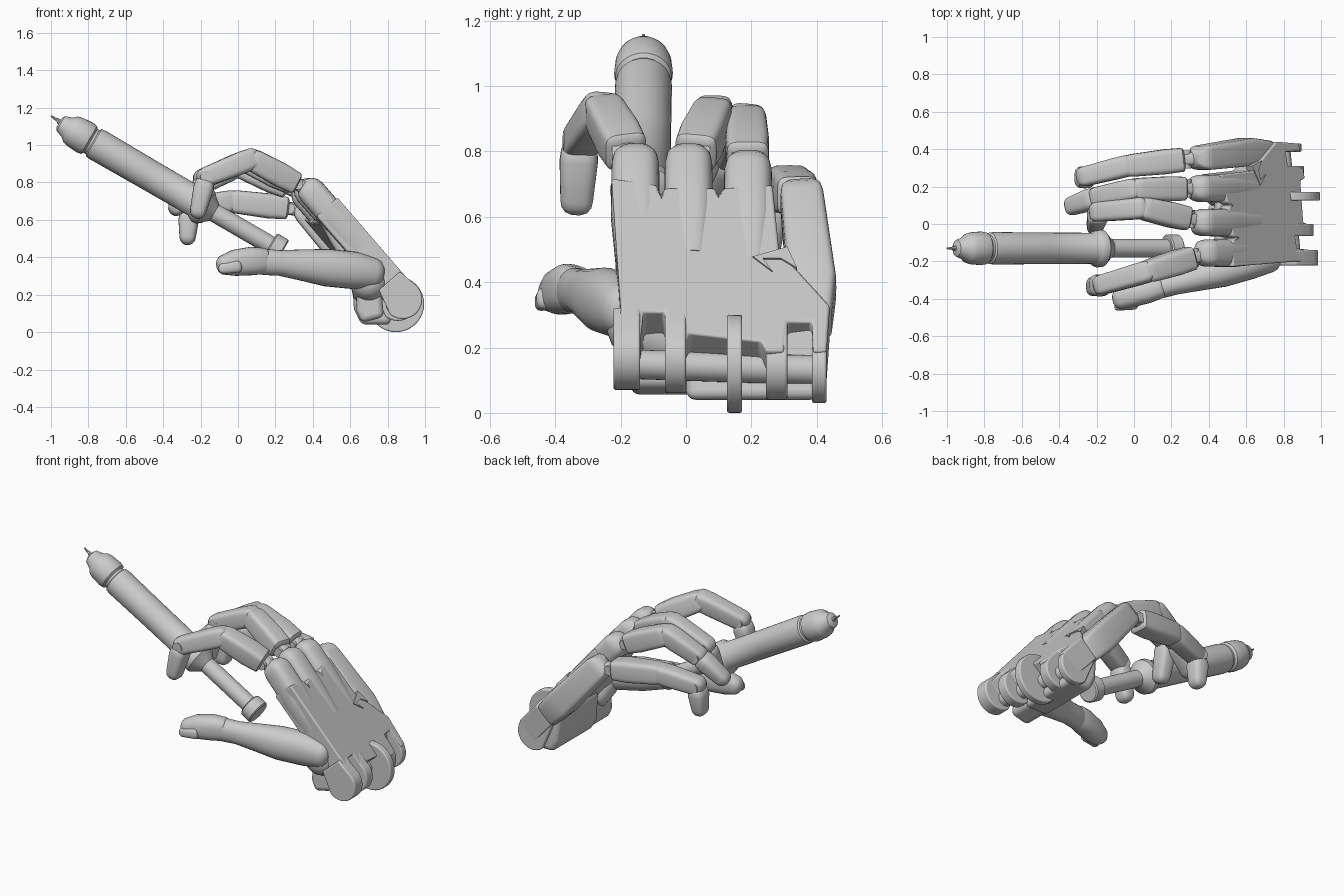
import bpy, bmesh, math
from mathutils import Vector as V

if "Cube" in bpy.data.objects:
    bpy.data.objects.remove(bpy.data.objects["Cube"])


def finish(name, bm, bevel=0.0, angle=35):
    bmesh.ops.recalc_face_normals(bm, faces=bm.faces)
    me = bpy.data.meshes.new(name)
    bm.to_mesh(me)
    bm.free()
    ob = bpy.data.objects.new(name, me)
    bpy.context.collection.objects.link(ob)
    if bevel:
        m = ob.modifiers.new("bevel", 'BEVEL')
        m.width, m.segments, m.limit_method = bevel, 4, 'ANGLE'
    bpy.ops.object.select_all(action='DESELECT')
    ob.select_set(True)
    bpy.context.view_layer.objects.active = ob
    bpy.ops.object.shade_smooth_by_angle(angle=math.radians(angle))
    return ob


def tube(name, pts, radii, power=2.0, caps=(0.0, 0.0), n=28, side=(0, 1, 0)):
    """Loft of superellipse rings along a path; caps give rounded end depths."""
    pts = [V(p) for p in pts]
    radii = [r if isinstance(r, tuple) else (r, r) for r in radii]
    tan = []
    for i in range(len(pts)):
        tan.append((pts[min(i + 1, len(pts) - 1)] - pts[max(i - 1, 0)]).normalized())
    st = [(p, t, w, h) for p, t, (w, h) in zip(pts, tan, radii)]
    angs = [math.radians(a) for a in (25, 50, 75)]
    for end, cap in zip((0, -1), caps):
        if cap:
            p, t, w, h = st[end]
            for a in angs:
                sgn = -1 if end == 0 else 1
                s = (p + t * sgn * cap * math.sin(a), t, w * math.cos(a) ** .8, h * math.cos(a))
                st.insert(0, s) if end == 0 else st.append(s)
    bm = bmesh.new()
    rings = []
    for p, t, w, h in st:
        up = t.cross(V(side)).normalized()
        sd = up.cross(t).normalized()
        ring = []
        for k in range(n):
            c, s = math.cos(2 * math.pi * k / n), math.sin(2 * math.pi * k / n)
            e = 2 / power
            ring.append(bm.verts.new(p + sd * w * math.copysign(abs(c) ** e, c)
                                     + up * h * math.copysign(abs(s) ** e, s)))
        rings.append(ring)
    for a, b in zip(rings, rings[1:]):
        for k in range(n):
            bm.faces.new((a[k], a[(k + 1) % n], b[(k + 1) % n], b[k]))
    bm.faces.new(rings[0])
    bm.faces.new(rings[-1])
    return finish(name, bm)


def prism(name, base, offset, bevel=0.0):
    bm = bmesh.new()
    f = bm.faces.new([bm.verts.new(p) for p in base])
    r = bmesh.ops.extrude_face_region(bm, geom=[f])
    bmesh.ops.translate(bm, vec=offset, verts=[v for v in r['geom'] if isinstance(v, bmesh.types.BMVert)])
    return finish(name, bm, bevel)


def back(y, z, drop=0.0):
    """Point on the sloping, slightly side-tilted back of the hand."""
    return V((0.97 - 0.876 * (z - 0.215) - 0.17 * (y + .2) - 0.75 * drop, y, z - 0.66 * drop))


# Back of the hand, notched at the wrist
outline = [(-.228, .72), (-.20, .32), (-.22, .22), (-.14, .22), (-.13, .31), (-.065, .31), (-.065, .22),
           (0, .22), (.01, .245), (.23, .22), (.245, .19), (.30, .19), (.31, .28), (.385, .28),
           (.39, .19), (.43, .19), (.44, .33), (.285, .50), (.265, .70), (.115, .69), (.10, .67), (.088, .69),
           (-.065, .69), (-.075, .67), (-.09, .70)]
prism("hand_back", [back(y, z) for y, z in outline], V((-.75, 0, -.66)) * .15, .012)
prism("hand_back_step", [back(y, z, -.006) for y, z in [(.205, .475), (.31, .505), (.34, .44), (.29, .47), (.235, .47), (.265, .43)]],
      V((-.75, 0, -.66)) * .05)

# Palm body under the plate
prof = [(.78, .08), (.66, .05), (.63, .12), (.64, .26), (.50, .47), (.42, .62), (.46, .66), (.76, .30)]
prism("palm", [V((x, -.17, z)) for x, z in prof], V((0, .42, 0)), .03)
prof2 = [(.82, .04), (.66, .04), (.62, .12), (.61, .28), (.68, .36), (.78, .28)]
prism("palm_heel", [V((x, .0, z)) for x, z in prof2], V((0, .41, 0)), .03)

# Little finger side plate
tube("outer_palm_plate", [(.69, .385, .28), (.60, .385, .38), (.37, .355, .645)],
     [(.062, .075), (.075, .085), (.066, .074)], 6, (.02, .07))


# Wrist lugs and central wrist disc
def lug(name, y0, y1, cx, cz, r, tail):
    if tail:
        loop = [V((cx + r * math.cos(a), y0, cz + r * math.sin(a)))
                for a in [math.radians(-130 + 170 * k / 14) for k in range(15)]]
        loop += [back(y0, .33, .01), back(y0, .33, .16)]
    else:
        loop = [V((cx + r * math.cos(k * math.pi / 20), y0, cz + r * math.sin(k * math.pi / 20))) for k in range(40)]
    prism(name, loop, V((0, y1 - y0, 0)), .008)


for i, (y0, y1, cx, cz) in enumerate([(-.222, -.14, .88, .175), (-.065, .0, .855, .165),
                                      (.245, .31, .805, .145), (.385, .43, .79, .135)]):
    lug(f"wrist_lug_{i}", y0, y1, cx, cz, .105, True)
lug("wrist_disc", .125, .172, .845, .15, .15, False)
tube("wrist_axle", [(.85, -.2, .15), (.79, .41, .13)], [.045, .045], side=(0, 0, 1))

# Fingers: knuckle, then two bend points and the tip
fingers = {
    "index": ((.395, -.155, .75), (.07, -.255, .925), (-.17, -.325, .83), (-.215, -.335, .64)),
    "middle": ((.375, .008, .75), (.04, .085, .915), (-.19, .065, .82), (-.21, -.01, .62)),
    "ring": ((.36, .19, .73), (.0, .185, .89), (-.19, .145, .79), (-.335, .095, .66)),
    "little": ((.365, .355, .65), (-.04, .31, .70), (-.26, .255, .66), (-.27, .24, .50)),
}
for nm, pts in fingers.items():
    k, p1, p2, tip = [V(p) for p in pts]
    # rounded knuckle housing
    if nm != "little":
        tube(nm + "_knuckle", [k + V((.26, 0, -.297)), k + V((.13, 0, -.1485)), k],
             [(.06, .07), (.075, .074), (.073, .075)], 3.0, (.0, .075))
    d = (p1 - k).normalized()
    tube(nm + "_hinge", [k, k + d * .14], [(.035, .035)] * 2, 3)
    tube(nm + "_hinge_pin", [k + d * .09 - V((0, .048, 0)), k + d * .09 + V((0, .048, 0))],
         [.03, .03], side=(0, 0, 1))
    # first segment
    tube(nm + "_lower_segment", [k + d * .11, k + d * .2, p1 - d * .03],
         [(.064, .06), (.067, .067), (.061, .062)], 4.5, (.015, .07))
    # second segment
    d = (p2 - p1).normalized()
    tube(nm + "_middle_segment", [p1, p1 + d * .06, p2],
         [(.058, .058), (.058, .06), (.053, .053)], 4, (.05, .05))
    # tip
    d = (tip - p2).normalized()
    tube(nm + "_joint_pin", [p2 - V((0, .052, 0)), p2 + V((0, .052, 0))], [.032, .032], side=(0, 0, 1))
    tube(nm + "_tip", [p2 + d * .03, p2 + d * .06, tip - d * .01],
         [(.056, .05), (.059, .055), (.05, .044)], 3, (.02, .045))

# Thumb
tube("thumb_root", [(.70, -.06, .22), (.70, -.15, .27)], [.09, .1], 2, (.06, .09), side=(1, 0, 0))
tube("thumb_base", [(.72, -.175, .315), (.62, -.205, .33), (.47, -.25, .345), (.33, -.29, .36), (.22, -.32, .37), (.14, -.34, .375)],
     [(.085, .085), (.09, .10), (.088, .10), (.07, .082), (.058, .068), (.058, .07)], 2.2, (.06, .05))
tube("thumb_tip", [(.14, -.34, .38), (.07, -.36, .38), (-.02, -.385, .37), (-.07, -.40, .36)],
     [(.058, .07), (.064, .076), (.062, .07), (.055, .055)], 2.5, (.03, .045))
tube("thumb_nail", [(.0, -.432, .35), (-.08, -.443, .34)], [(.026, .033), (.02, .028)], 2.5, (.02, .025))

# Syringe
start, axis = V((-.87, -.13, 1.07)), V((.865, 0, -.502))


def along(name, stations, n=32):
    tube(name, [start + axis * t for t, r in stations], [r for t, r in stations], n=n)


along("syringe_cap", [(-.10, .025), (-.09, .045), (-.05, .06), (-.03, .078), (.0, .086), (.06, .09), (.085, .086), (.095, .074)])
along("syringe_barrel", [(.09, .074), (.108, .074), (.115, .084), (.14, .087), (.45, .084), (.745, .083), (.76, .093),
                         (.775, .102), (.805, .10), (.825, .08), (.86, .05)])
along("syringe_plunger", [(.84, .05), (1.24, .05)])
along("plunger_disc", [(1.205, .066), (1.212, .074), (1.273, .074), (1.28, .066)])
tube("needle", [start - axis * .09, (-.965, -.13, 1.135), (-.98, -.13, 1.142), (-1.0, -.13, 1.157)],
     [.016, .01, .007, .004], n=8)
